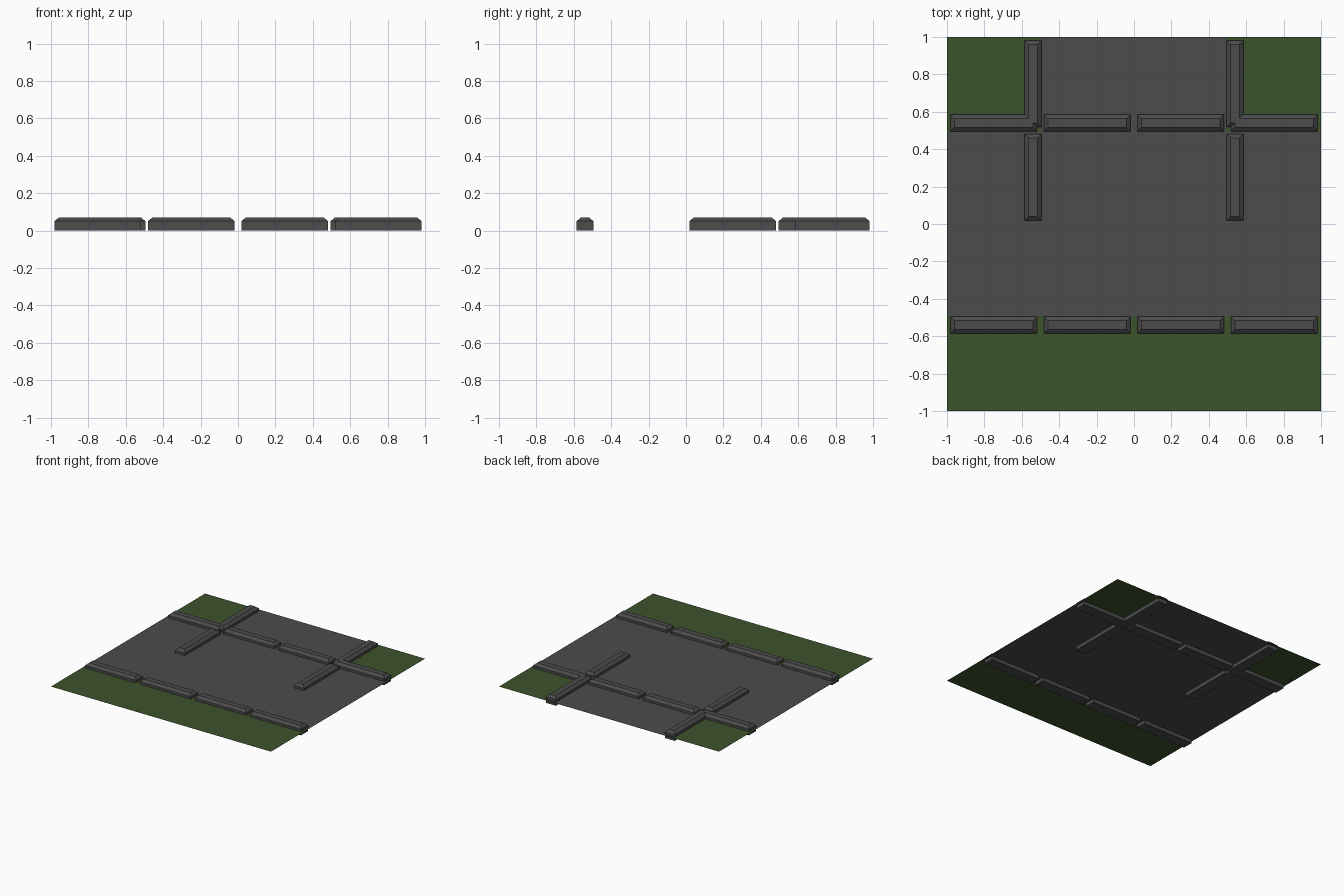
import bpy, bmesh

if "Cube" in bpy.data.objects:
    bpy.data.objects.remove(bpy.data.objects["Cube"])

H_SIDE, H_TOP, INSET = 0.05, 0.069, 0.022    # kerb side height, full height, chamfer
GROUND_Z = 0.03                              # ground sheet cuts the kerbs part way up
G0, G1 = 0.0185, 0.4815                      # kerb start and end within a half-unit cell
K0, K1 = 0.495, 0.585                        # kerb inner and outer edge


def material(name, rgb):
    m = bpy.data.materials.new(name)
    m.diffuse_color = (*rgb, 1)
    m.use_nodes = True
    m.node_tree.nodes["Principled BSDF"].inputs["Base Color"].default_value = m.diffuse_color
    return m


asphalt = material("asphalt_grey", (0.072, 0.072, 0.072))
grass = material("grass_green", (0.045, 0.087, 0.024))


def finish(bm, name, mats):
    mesh = bpy.data.meshes.new(name)
    bm.to_mesh(mesh)
    bm.free()
    for m in mats:
        mesh.materials.append(m)
    ob = bpy.data.objects.new(name, mesh)
    bpy.context.collection.objects.link(ob)
    return ob


def kerb(name, rect):
    """Box with a chamfered top."""
    x0, x1, y0, y1 = rect
    bm = bmesh.new()
    rings = []
    for z, d in ((0, 0), (H_SIDE, 0), (H_TOP, INSET)):
        pts = ((x0 + d, y0 + d), (x1 - d, y0 + d), (x1 - d, y1 - d), (x0 + d, y1 - d))
        rings.append([bm.verts.new((x, y, z)) for x, y in pts])
    for a, b in zip(rings, rings[1:]):
        for i in range(4):
            j = (i + 1) % 4
            bm.faces.new((a[i], a[j], b[j], b[i]))
    bm.faces.new(rings[0][::-1])
    bm.faces.new(rings[2])
    return finish(bm, name, [asphalt])


def span(a, b, s):
    return (a, b) if s > 0 else (-b, -a)


for s, side in ((-1, "left"), (1, "right")):
    near, far = span(G0, G1, s), span(0.5 + G0, 0.5 + G1, s)
    across = span(K0, K1, s)
    # straight kerbs: front edge, back crossing and side strips
    kerb(f"{side}_front_inner_kerb", (*near, -K1, -K0))
    kerb(f"{side}_front_outer_kerb", (*far, -K1, -K0))
    kerb(f"{side}_crossing_kerb", (*near, K0, K1))
    kerb(f"{side}_side_strip_kerb", (*across, G0, G1))
    # corner kerb: two bars merged into an L
    corner = kerb(f"{side}_corner_kerb", (*far, K0, K1))
    bar = kerb(f"{side}_corner_bar", (*across, 0.5 + G0, 0.5 + G1))
    mod = corner.modifiers.new("merge", 'BOOLEAN')
    mod.operation, mod.solver, mod.object = 'UNION', 'EXACT', bar
    bpy.context.view_layer.update()
    deps = bpy.context.evaluated_depsgraph_get()
    merged = bpy.data.meshes.new_from_object(corner.evaluated_get(deps))
    corner.modifiers.clear()
    corner.data = merged
    bpy.data.objects.remove(bar)

# ground: one flat sheet, road cells in the middle and grass around them
cuts = (-1, -K0, K0, 1)
bm = bmesh.new()
for x0, x1 in zip(cuts, cuts[1:]):
    for y0, y1 in zip(cuts, cuts[1:]):
        cx, cy = (x0 + x1) / 2, (y0 + y1) / 2
        f = bm.faces.new([bm.verts.new((x, y, GROUND_Z)) for x, y in
                          ((x0, y0), (x1, y0), (x1, y1), (x0, y1))])
        f.material_index = int(cy < -K0 or (cy > K0 and abs(cx) > K0))
bmesh.ops.remove_doubles(bm, verts=bm.verts, dist=1e-5)
finish(bm, "ground", [asphalt, grass])
